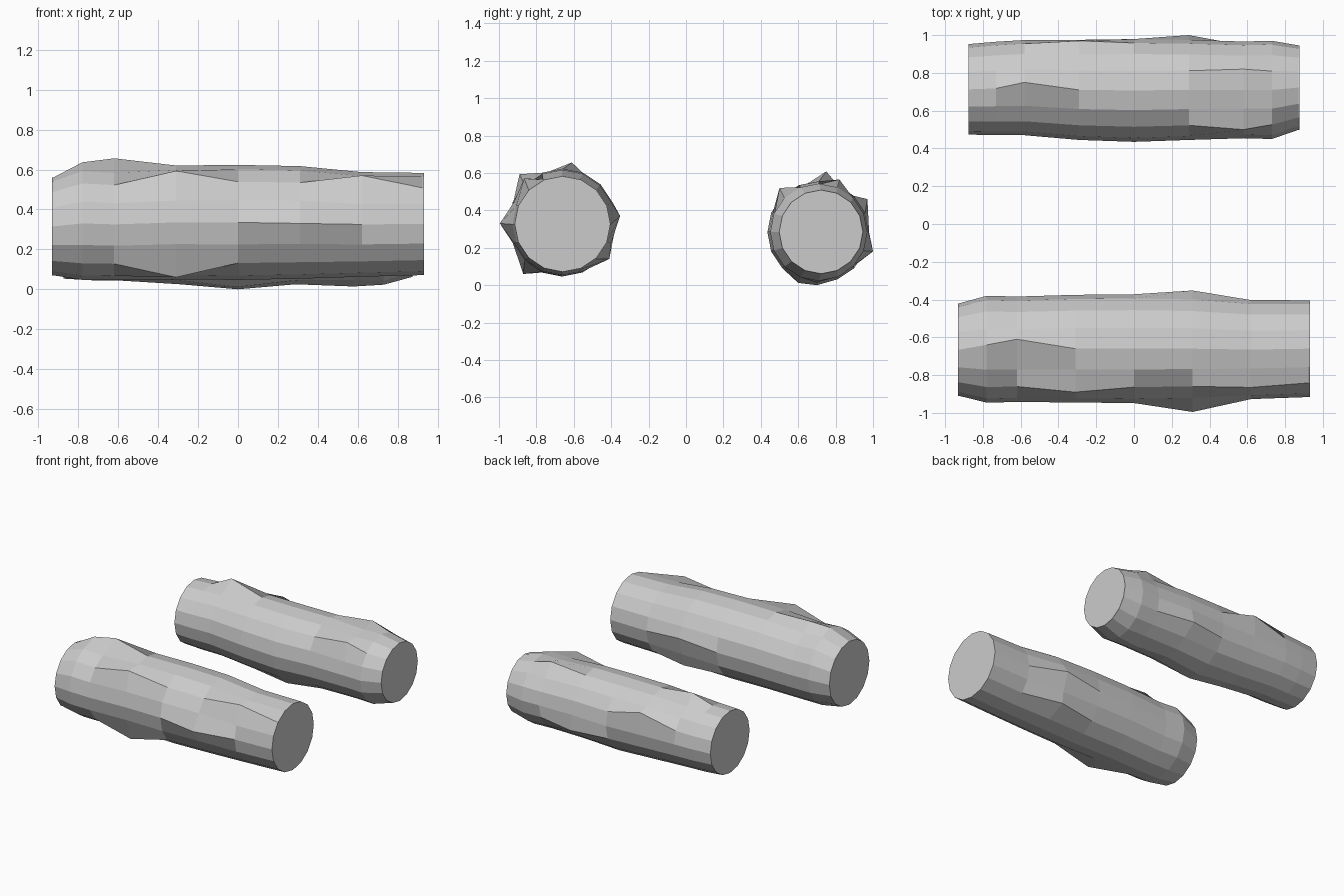
import bpy, bmesh, math

cube = bpy.data.objects.get("Cube")
if cube:
    bpy.data.objects.remove(cube)

grey = bpy.data.materials.new("plain grey")
grey.use_nodes = True
colour = (0.6, 0.6, 0.6, 1)
grey.diffuse_color = colour
grey.node_tree.nodes["Principled BSDF"].inputs["Base Color"].default_value = colour

SIDES = 16


def log(name, rings, bumps):
    """Loft 16-sided rings (x, y, z, radius), then pull single knots (ring, y, z)."""
    bm = bmesh.new()
    loops = []
    for x, y, z, r in rings:
        loops.append([bm.verts.new((x, y + r * math.sin(a), z + r * math.cos(a)))
                      for a in (math.tau * i / SIDES for i in range(SIDES))])
    # Knots: move the ring corner nearest to the target
    for ring, y, z in bumps:
        v = min(loops[ring], key=lambda v: math.hypot(v.co.y - y, v.co.z - z))
        v.co.y, v.co.z = y, z
    for a, b in zip(loops, loops[1:]):
        for i in range(SIDES):
            j = (i + 1) % SIDES
            bm.faces.new((a[i], a[j], b[j], b[i]))
    # Slightly chamfered end caps
    for loop, out in ((loops[0], -0.006), (loops[-1], 0.006)):
        cap = bm.faces.new(loop)
        bmesh.ops.inset_individual(bm, faces=[cap], thickness=0.02)
        bmesh.ops.translate(bm, verts=cap.verts, vec=(out, 0, 0))
    bmesh.ops.recalc_face_normals(bm, faces=bm.faces)
    mesh = bpy.data.meshes.new(name)
    bm.to_mesh(mesh)
    bm.free()
    mesh.materials.append(grey)
    bpy.context.collection.objects.link(bpy.data.objects.new(name, mesh))


log("front_log",
    [(-0.925, -0.665, 0.315, 0.245), (-0.78, -0.663, 0.33, 0.283),
     (-0.62, -0.663, 0.325, 0.279), (-0.31, -0.66, 0.335, 0.285),
     (0, -0.66, 0.335, 0.288), (0.31, -0.66, 0.335, 0.282),
     (0.62, -0.665, 0.325, 0.262), (0.925, -0.66, 0.327, 0.256)],
    [(1, -0.64, 0.636), (2, -0.61, 0.656), (3, -0.89, 0.593), (3, -0.87, 0.06),
     (5, -0.995, 0.33), (5, -0.352, 0.37), (5, -0.41, 0.14), (6, -0.865, 0.57)])

log("back_log",
    [(-0.869, 0.713, 0.293, 0.24), (-0.73, 0.718, 0.292, 0.247),
     (-0.58, 0.722, 0.295, 0.252), (-0.29, 0.71, 0.29, 0.265),
     (0, 0.707, 0.283, 0.272), (0.29, 0.71, 0.29, 0.265),
     (0.58, 0.71, 0.283, 0.256), (0.73, 0.71, 0.283, 0.26),
     (0.869, 0.722, 0.285, 0.224)],
    [(2, 0.75, 0.608), (3, 0.97, 0.46), (4, 0.6, 0.012), (4, 0.7, 0.0),
     (5, 1.0, 0.18), (6, 0.82, 0.565), (6, 0.5, 0.52), (6, 0.7, 0.014)])
